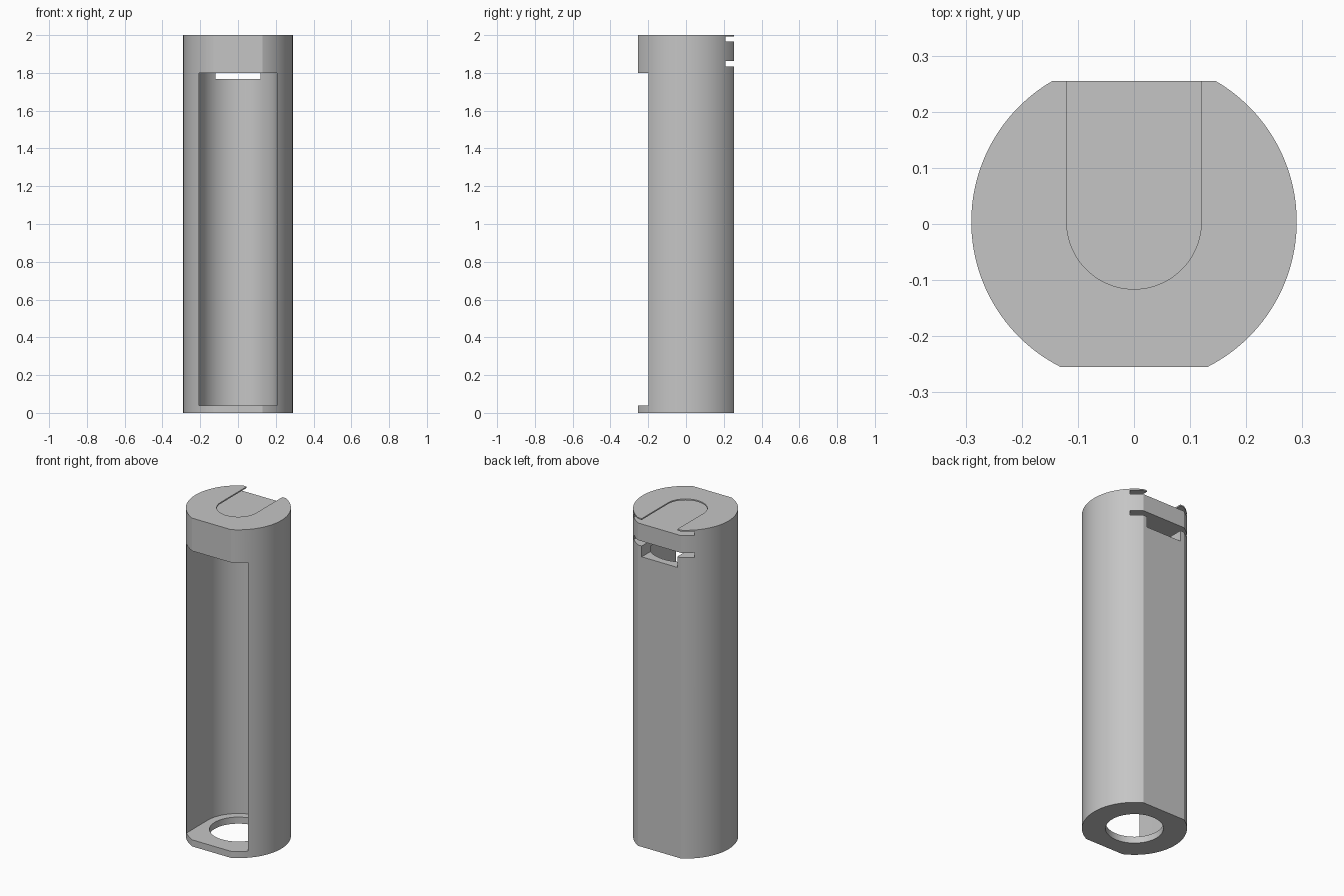
import bpy, bmesh
from math import pi, sin, cos, asin, radians

cube = bpy.data.objects.get("Cube")
if cube:
    bpy.data.objects.remove(cube, do_unlink=True)

RADIUS = 0.29      # outer round of the case
FLAT = 0.255       # front and back flats
AXIS_Y = 0.004     # the round sits slightly behind centre

grey = bpy.data.materials.new("plain grey")
grey.use_nodes = True
colour = (0.56, 0.56, 0.56, 1)
grey.diffuse_color = colour
grey.node_tree.nodes["Principled BSDF"].inputs["Base Color"].default_value = colour


def arc(radius, start, end, steps):
    return [(radius * cos(start + (end - start) * i / steps),
             AXIS_Y + radius * sin(start + (end - start) * i / steps))
            for i in range(steps + 1)]


def prism(name, outline, bottom, top):
    """Extrude a counter-clockwise outline between two heights."""
    bm = bmesh.new()
    base = bm.faces.new([bm.verts.new((x, y, bottom)) for x, y in outline])
    moved = bmesh.ops.extrude_face_region(bm, geom=[base])["geom"]
    verts = [g for g in moved if isinstance(g, bmesh.types.BMVert)]
    bmesh.ops.translate(bm, verts=verts, vec=(0, 0, top - bottom))
    bmesh.ops.recalc_face_normals(bm, faces=bm.faces)
    mesh = bpy.data.meshes.new(name)
    bm.to_mesh(mesh)
    bm.free()
    mesh.materials.append(grey)
    obj = bpy.data.objects.new(name, mesh)
    bpy.context.collection.objects.link(obj)
    return obj


def u_outline(half_width, side):
    """Half circle with straight walls running out to the back (1) or front (-1)."""
    curve = arc(half_width, pi, 2 * pi, 48)
    outline = curve + [(half_width, 0.5), (-half_width, 0.5)]
    if side < 0:
        outline = [(-x, 2 * AXIS_Y - y) for x, y in outline]
    return outline


# Case body: round bar with a front and a back flat
back = asin((FLAT - AXIS_Y) / RADIUS)
front = asin((FLAT + AXIS_Y) / RADIUS)
body = prism("case_body",
             arc(RADIUS, -front, back, 48) + arc(RADIUS, pi - back, pi + front, 48),
             0, 2)

cutters = [
    # Main compartment, open at the front
    prism("compartment_cutter", u_outline(0.207, -1), 0.04, 1.80),
    # Round hole in the floor
    prism("floor_hole_cutter", arc(0.16, 0, 2 * pi, 64)[:-1], -0.1, 0.1),
    # Upper slide slot under a thin lip
    prism("upper_slot_cutter", u_outline(0.205, 1), 1.967, 1.992),
    prism("upper_opening_cutter", u_outline(0.12, 1), 1.98, 2.1),
    # Lower slide slot, opening down into the compartment
    prism("lower_slot_cutter", u_outline(0.205, 1), 1.833, 1.862),
    prism("lower_opening_cutter", u_outline(0.12, 1), 1.767, 1.85),
]
for cutter in cutters:
    cutter.hide_render = True
    mod = body.modifiers.new(cutter.name, "BOOLEAN")
    mod.operation = "DIFFERENCE"
    mod.solver = "EXACT"
    mod.object = cutter

# Bake the cuts and drop the helpers
bpy.context.view_layer.update()
result = bpy.data.meshes.new_from_object(
    body.evaluated_get(bpy.context.evaluated_depsgraph_get()))
body.modifiers.clear()
body.data = result
for cutter in cutters:
    bpy.data.objects.remove(cutter, do_unlink=True)

# Smooth rounds, crisp edges
result.shade_smooth()
result.set_sharp_from_angle(angle=radians(25))
